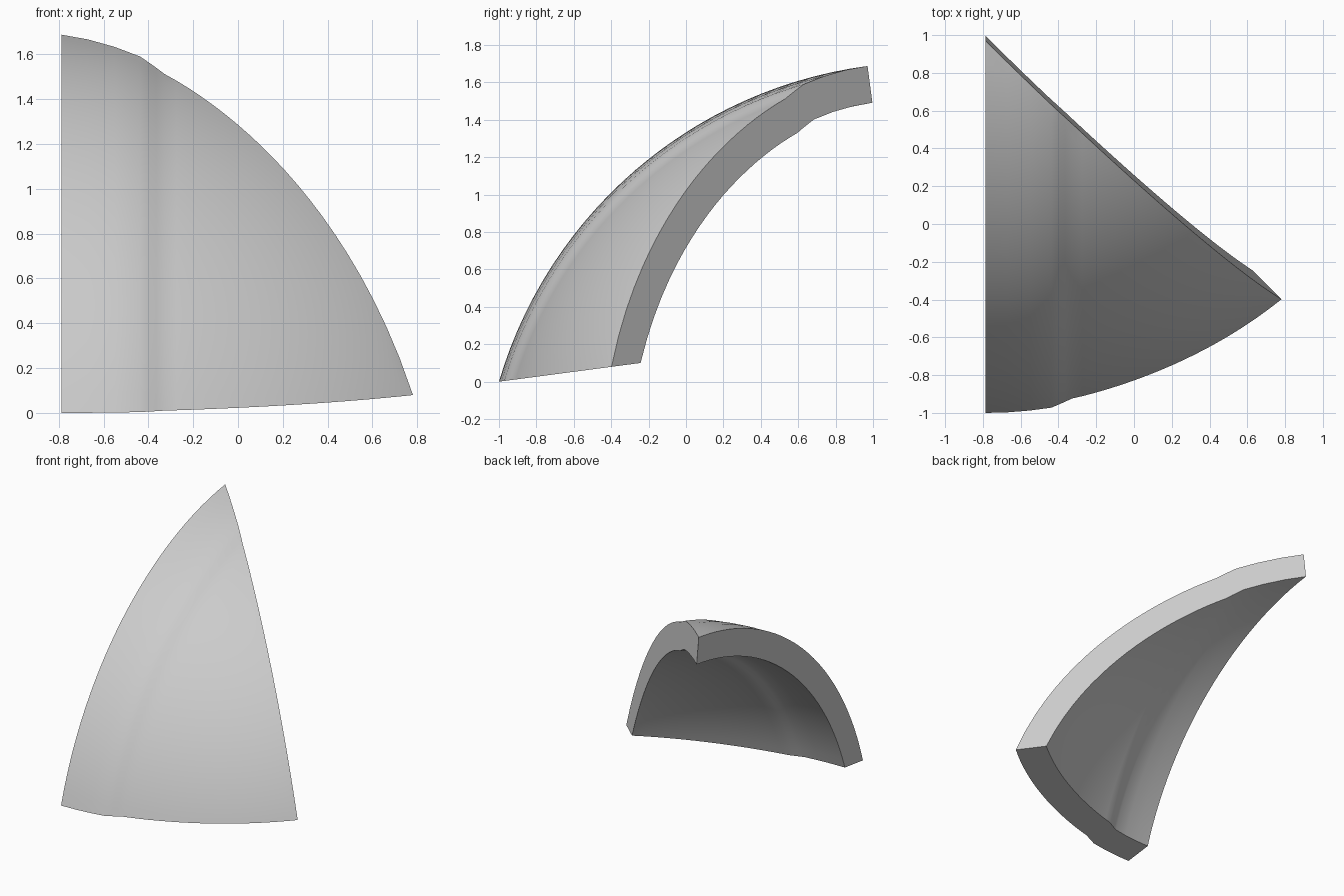
import bpy, bmesh
from math import sqrt, asin, acos, sin, cos, radians
from mathutils import Matrix, Vector

if "Cube" in bpy.data.objects:
    bpy.data.objects.remove(bpy.data.objects["Cube"])

DROP = 0.964        # sphere centre below the base plane
WALL = 0.198        # shell thickness
ROWS = 28           # steps from the cut edge down to the base
COLS = 20           # steps across the side panel


def outer_radius(dx):
    """Raised centre band, a short slope, then a slightly flared side panel."""
    panel = 2.354 + 0.072 * max(0, dx * 2.377 - 0.6) ** 2
    blend = min(1, max(0, (dx - 0.147) / 0.048))
    return 2.379 * (1 - blend) + panel * blend


def surface(bm, inset):
    """Grid of vertices over the sector; each column keeps a constant sideways direction."""
    radius = lambda dx: outer_radius(dx) - inset
    tip = 0.6
    for _ in range(30):
        tip = sqrt((1 - (DROP / radius(tip)) ** 2) / 2)
    columns = [0, 0.05, 0.1, 0.147, 0.163, 0.179, 0.195]
    columns += [0.195 + (tip - 0.195) * i / COLS for i in range(1, COLS + 1)]
    grid = []
    for dx in columns:
        r, q = radius(dx), sqrt(1 - dx * dx)
        start, end = asin(dx / q), acos(min(1, DROP / r / q))
        column = []
        for j in range(ROWS + 1):
            b = start + (end - start) * j / ROWS
            direction = Vector((dx, -q * sin(b), q * cos(b)))
            column.append(bm.verts.new(direction * r - Vector((0, 0, DROP))))
        grid.append(column)
    return grid


def strip(bm, a, b):
    for i in range(len(a) - 1):
        bm.faces.new((a[i], a[i + 1], b[i + 1], b[i]))


bm = bmesh.new()
outer, inner = surface(bm, 0), surface(bm, WALL)

# Outer and inner skins
for grid in (outer, inner):
    for a, b in zip(grid, grid[1:]):
        strip(bm, a, b)

# Flat walls: straight side, diagonal cut and base
strip(bm, outer[0], inner[0])
for row in (0, ROWS):
    strip(bm, [c[row] for c in outer], [c[row] for c in inner])

# Close the pointed corner, then lean the piece into place
bmesh.ops.remove_doubles(bm, verts=bm.verts, dist=0.0005)
bmesh.ops.recalc_face_normals(bm, faces=bm.faces)
bm.transform(Matrix.Translation((-0.787, 1.156, 0.285)) @ Matrix.Rotation(radians(7.53), 4, 'X'))

mesh = bpy.data.meshes.new("curved_shell_panel")
bm.to_mesh(mesh)
bm.free()
panel = bpy.data.objects.new("curved_shell_panel", mesh)
bpy.context.collection.objects.link(panel)

# Plain grey finish
grey = bpy.data.materials.new("light_grey")
grey.use_nodes = True
grey.diffuse_color = (0.6, 0.6, 0.6, 1)
grey.node_tree.nodes["Principled BSDF"].inputs["Base Color"].default_value = (0.6, 0.6, 0.6, 1)
mesh.materials.append(grey)

bpy.ops.object.select_all(action='DESELECT')
panel.select_set(True)
bpy.context.view_layer.objects.active = panel
bpy.ops.object.shade_smooth_by_angle(angle=radians(30))
